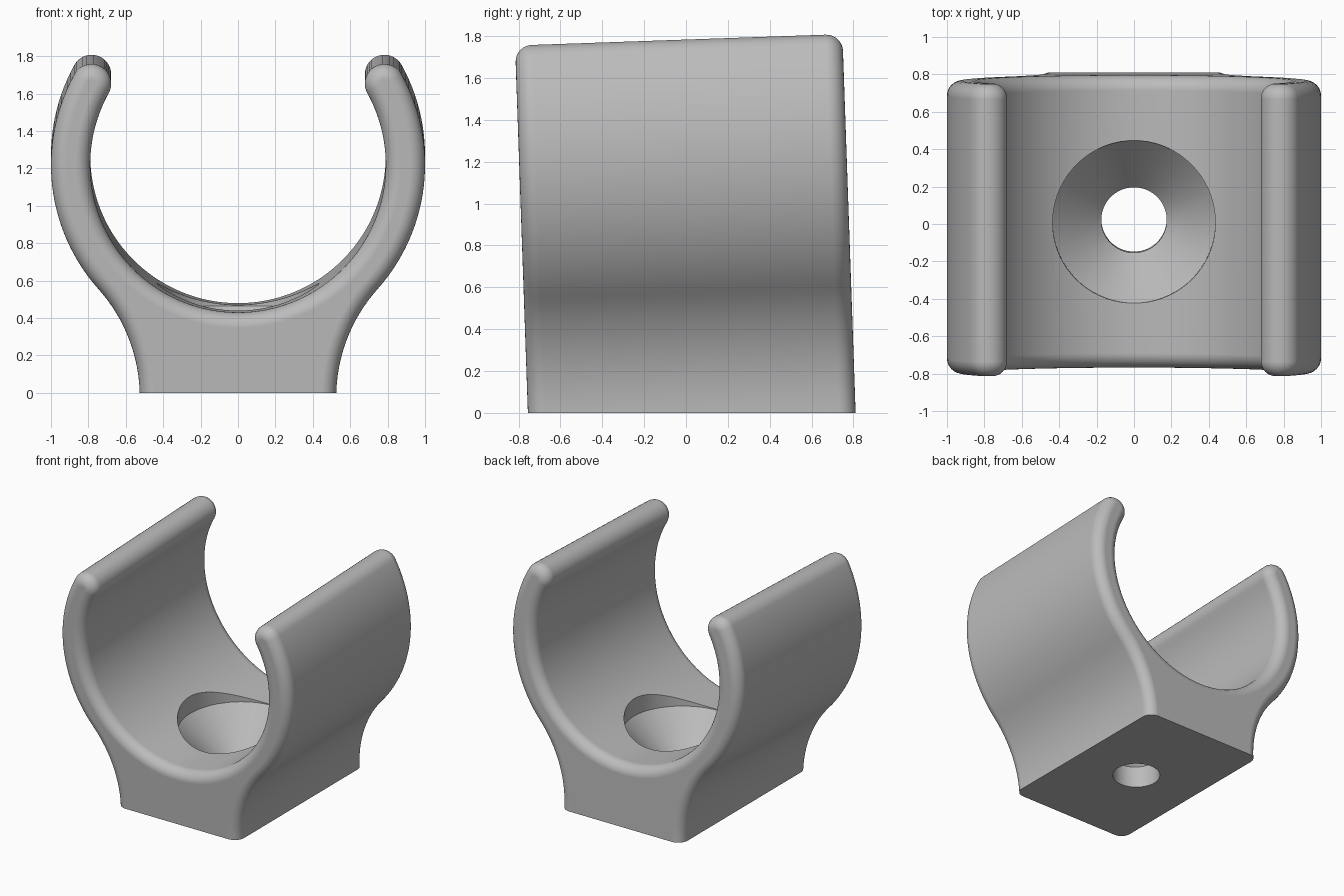
import bpy, bmesh
from math import sin, cos, pi, radians, atan2
from mathutils import Matrix, Vector

cube = bpy.data.objects.get("Cube")
if cube:
    bpy.data.objects.remove(cube, do_unlink=True)

CENTRE = 1.245                # height of the cradle axis
INNER, OUTER = 0.79, 1.0      # cradle radii
MID, TIP = (INNER + OUTER) / 2, (OUTER - INNER) / 2
OPEN = radians(29)            # where the arms end
BASE = 0.525                  # half width of the foot
FLARE = 0.869                 # radius of the concave flank
LENGTH, FILLET, STEPS = 1.565, 0.08, 8
TILT = Matrix.Translation((0, 0.0275, 0)) @ Matrix.Rotation(radians(2), 4, 'X')


def arc(cx, cz, r, a0, a1, n):
    angles = [a0 + (a1 - a0) * i / n for i in range(n + 1)]
    return [(cx + r * cos(a), cz + r * sin(a)) for a in angles]


def outline(d):
    """Closed clip profile, shrunk inward by d."""
    fx = BASE + FLARE
    join = atan2(-CENTRE, fx)
    half = [(BASE - d, -0.1)]
    half += arc(fx, 0, FLARE + d, pi, pi + join, 16)
    half += arc(0, CENTRE, OUTER - d, join, OPEN, 28)[1:]
    half += arc(MID * cos(OPEN), CENTRE + MID * sin(OPEN), TIP - d, OPEN, OPEN + pi, 16)[1:]
    half += arc(0, CENTRE, INNER + d, OPEN, -pi / 2, 44)[1:]
    return half + [(-x, z) for x, z in half[-2::-1]]


def make_object(name, bm):
    bmesh.ops.recalc_face_normals(bm, faces=bm.faces)
    mesh = bpy.data.meshes.new(name)
    bm.to_mesh(mesh)
    bm.free()
    obj = bpy.data.objects.new(name, mesh)
    bpy.context.collection.objects.link(obj)
    return obj


# Clip body: profile rings along the length, rounded at both ends
bm = bmesh.new()
half_ring = []
for i in range(STEPS + 1):
    t = pi / 2 * i / STEPS
    half_ring.append((FILLET * (1 - sin(t)), LENGTH / 2 - FILLET * (1 - cos(t))))
sections = [(d, -y) for d, y in half_ring] + half_ring[::-1]
# the rounding runs from the end face inward
sections = [(FILLET * (1 - sin(pi / 2 * i / STEPS)),
             -LENGTH / 2 + FILLET * (1 - cos(pi / 2 * i / STEPS))) for i in range(STEPS + 1)]
sections += [(d, -y) for d, y in reversed(sections)]
rings = [[bm.verts.new((x, y, z)) for x, z in outline(d)] for d, y in sections]
for a, b in zip(rings, rings[1:]):
    for i in range(len(a)):
        j = (i + 1) % len(a)
        bm.faces.new((a[i], a[j], b[j], b[i]))
bm.faces.new(rings[0])
bm.faces.new(rings[-1])

# Lean the clip back and cut the foot level
bmesh.ops.transform(bm, matrix=TILT, verts=bm.verts)
cut = bmesh.ops.bisect_plane(bm, geom=bm.verts[:] + bm.edges[:] + bm.faces[:],
                             plane_co=(0, 0, 0), plane_no=(0, 0, 1), clear_inner=True)
rim = [e for e in cut["geom_cut"] if isinstance(e, bmesh.types.BMEdge)]
bmesh.ops.contextual_create(bm, geom=rim)
clip = make_object("pipe_clip", bm)

# Countersunk screw hole
bm = bmesh.new()
profile = [(0, -0.3), (0.175, -0.3), (0.175, 0.18), (0.435, 0.45), (0.435, 1.2), (0, 1.2)]
verts = [bm.verts.new((r, 0, z)) for r, z in profile]
edges = [bm.edges.new(pair) for pair in zip(verts, verts[1:])]
bmesh.ops.spin(bm, geom=verts + edges, cent=(0, 0, 0), axis=(0, 0, 1),
               angle=2 * pi, steps=72, use_duplicate=False)
bmesh.ops.remove_doubles(bm, verts=bm.verts, dist=0.0001)
bmesh.ops.transform(bm, matrix=TILT, verts=bm.verts)
cutter = make_object("screw_hole_cutter", bm)
cutter.hide_render = True

drill = clip.modifiers.new("screw_hole", 'BOOLEAN')
drill.operation = 'DIFFERENCE'
drill.solver = 'EXACT'
drill.object = cutter
bpy.ops.object.select_all(action='DESELECT')
bpy.context.view_layer.objects.active = clip
clip.select_set(True)
bpy.ops.object.modifier_apply(modifier=drill.name)
bpy.data.objects.remove(cutter, do_unlink=True)

# Plain grey plastic
grey = bpy.data.materials.new("grey_plastic")
grey.use_nodes = True
colour = (0.5, 0.5, 0.5, 1)
grey.diffuse_color = colour
grey.node_tree.nodes["Principled BSDF"].inputs["Base Color"].default_value = colour
clip.data.materials.clear()
clip.data.materials.append(grey)

bpy.ops.object.shade_smooth_by_angle(angle=radians(25))
weighted = clip.modifiers.new("even_shading", 'WEIGHTED_NORMAL')
weighted.keep_sharp = True
